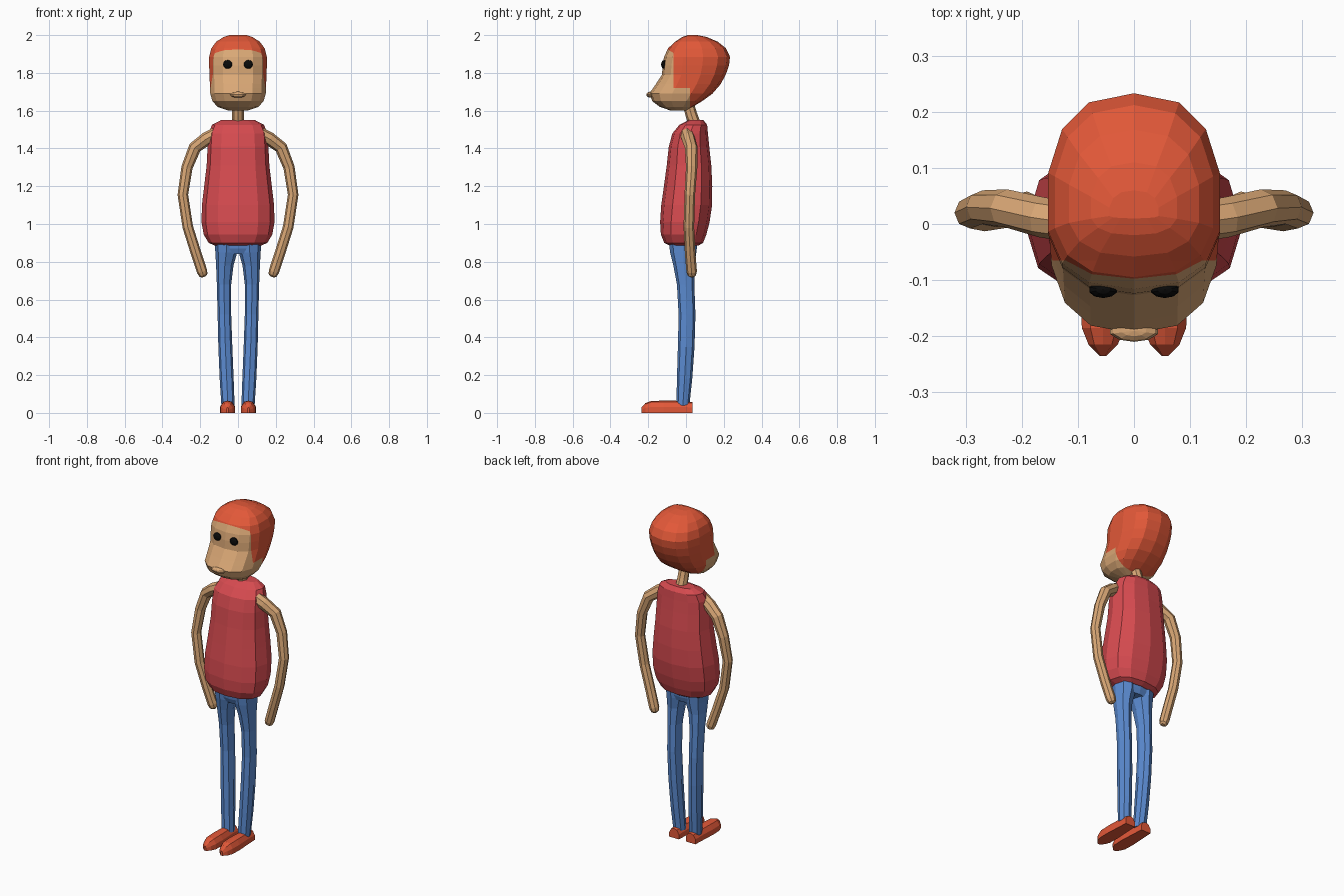
import bpy, bmesh, math
from mathutils import Vector, Matrix


def material(name, rgb):
    m = bpy.data.materials.new(name)
    m.diffuse_color = (*rgb, 1)
    return m


SKIN = material("tan skin", (0.70, 0.39, 0.18))
HAIR = material("orange red", (0.76, 0.098, 0.04))
SHIRT = material("shirt red", (0.68, 0.07, 0.08))
JEANS = material("denim blue", (0.105, 0.26, 0.64))
BLACK = material("eye black", (0.003, 0.003, 0.003))


def finish(name, bm, mats, mirror=False):
    bmesh.ops.recalc_face_normals(bm, faces=bm.faces)
    me = bpy.data.meshes.new(name)
    bm.to_mesh(me)
    bm.free()
    for m in mats:
        me.materials.append(m)
    ob = bpy.data.objects.new(name, me)
    bpy.context.collection.objects.link(ob)
    if mirror:
        mod = ob.modifiers.new("Mirror", 'MIRROR')
        mod.use_mirror_merge = False
    return ob


def loft(rings):
    """Skin a list of equal-length point rings and cap both ends."""
    bm = bmesh.new()
    vs = [[bm.verts.new(p) for p in r] for r in rings]
    n = len(vs[0])
    for a, b in zip(vs, vs[1:]):
        for i in range(n):
            j = (i + 1) % n
            bm.faces.new((a[i], a[j], b[j], b[i]))
    bm.faces.new(vs[0])
    bm.faces.new(vs[-1])
    return bm


def oval(z, x, hw, front, back, n=12, power=1.0, mid=None):
    """Horizontal ring; its widest line sits at y = mid."""
    if mid is None:
        mid = (front + back) / 2
    pts = []
    for i in range(n):
        t = 2 * math.pi * i / n
        s, c = math.sin(t), math.cos(t)
        px = math.copysign(abs(s) ** power, s) * hw
        py = math.copysign(abs(c) ** power, c)
        pts.append((x + px, mid + py * ((back - mid) if py > 0 else (mid - front)), z))
    return pts


def tube(path, n=8):
    """Round sections (x, y, z, radius) set square to the path."""
    rings = []
    ps = [Vector(p[:3]) for p in path]
    for i, p in enumerate(ps):
        d = (ps[min(i + 1, len(ps) - 1)] - ps[max(i - 1, 0)]).normalized()
        u = Vector((0, 1, 0))
        u = (u - d * u.dot(d)).normalized()
        v = d.cross(u)
        r = path[i][3]
        rings.append([p + u * r * math.cos(2 * math.pi * k / n)
                      + v * r * math.sin(2 * math.pi * k / n) for k in range(n)])
    return loft(rings)


def ball(name, centre, size, mat, mirror=False, seg=10, rings=6):
    bm = bmesh.new()
    bmesh.ops.create_uvsphere(
        bm, u_segments=seg, v_segments=rings, radius=1,
        matrix=Matrix.Translation(centre) @ Matrix.Diagonal((*size, 1)))
    finish(name, bm, [mat], mirror)


# Torso: pear-shaped shirt (z, half width, front, back)
torso = [(0.885, 0.12, -0.085, 0.065), (0.90, 0.155, -0.115, 0.09),
         (0.945, 0.182, -0.133, 0.108), (1.01, 0.193, -0.137, 0.125),
         (1.10, 0.191, -0.131, 0.138), (1.20, 0.179, -0.117, 0.139),
         (1.31, 0.166, -0.102, 0.134), (1.41, 0.161, -0.091, 0.123),
         (1.48, 0.156, -0.072, 0.116), (1.525, 0.138, -0.035, 0.112),
         (1.55, 0.09, 0.015, 0.092)]
finish("shirt", loft([oval(z, 0, w, f, b, 12, 0.85) for z, w, f, b in torso]), [SHIRT])

# Hips joining the legs under the shirt
hips = [(0.84, 0.112, -0.07, 0.045), (0.87, 0.12, -0.084, 0.056), (0.94, 0.126, -0.093, 0.064)]
finish("hips", loft([oval(z, 0, w, f, b, 12, 0.8) for z, w, f, b in hips]), [JEANS])

# Trouser legs (z, centre x, half width, front, back)
leg = [(0.04, 0.053, 0.035, -0.051, 0.018), (0.18, 0.06, 0.037, -0.048, 0.033),
       (0.35, 0.067, 0.037, -0.043, 0.045), (0.52, 0.072, 0.036, -0.039, 0.05),
       (0.68, 0.074, 0.038, -0.048, 0.044), (0.78, 0.07, 0.046, -0.067, 0.044),
       (0.85, 0.062, 0.058, -0.084, 0.055), (0.92, 0.062, 0.062, -0.093, 0.063)]
finish("trouser_legs", loft([oval(z, x, w, f, b, 8, 0.9) for z, x, w, f, b in leg]),
       [JEANS], True)

# Shoes: sections along y (y, half width, height)
shoe = [(0.035, 0.032, 0.057), (-0.03, 0.035, 0.064), (-0.12, 0.040, 0.065),
        (-0.185, 0.038, 0.063), (-0.215, 0.026, 0.052), (-0.235, 0.006, 0.03)]
cross = [(-1, 0), (1, 0), (1, 0.5), (0.6, 0.9), (0, 1), (-0.6, 0.9), (-1, 0.5)]
finish("shoes", loft([[(0.055 + a * w, y, b * h) for a, b in cross] for y, w, h in shoe]),
       [HAIR], True)

# Arms: bowed tubes with rounded ends
arm = [(0.12, 0.005, 1.475, 0.036), (0.165, 0.012, 1.452, 0.036),
       (0.228, 0.028, 1.405, 0.034), (0.270, 0.030, 1.30, 0.030),
       (0.292, 0.020, 1.155, 0.028), (0.266, 0.015, 0.985, 0.028),
       (0.222, 0.022, 0.845, 0.028), (0.190, 0.030, 0.748, 0.028),
       (0.183, 0.031, 0.728, 0.022), (0.180, 0.031, 0.720, 0.010)]
finish("arms", tube(arm), [SKIN], True)

# Neck, leaning forward
finish("neck", tube([(0, 0.055, 1.50, 0.034), (0, 0.028, 1.58, 0.031),
                     (0, 0.005, 1.66, 0.03)]), [SKIN])

# Head: hair hood and face in one shell (z, half width, front, back)
head = [(1.60, 0.05, -0.08, 0.0), (1.62, 0.11, -0.138, 0.035),
        (1.65, 0.138, -0.178, 0.085), (1.69, 0.150, -0.195, 0.14),
        (1.74, 0.152, -0.160, 0.183), (1.79, 0.154, -0.127, 0.21),
        (1.84, 0.156, -0.124, 0.228), (1.885, 0.156, -0.116, 0.233),
        (1.93, 0.144, -0.095, 0.212), (1.965, 0.118, -0.058, 0.168),
        (1.99, 0.078, -0.02, 0.11), (2.0, 0.045, 0.01, 0.06)]
bm = loft([oval(z, 0, w, f, b, 14, 0.8, 0.01 + (b + f - 0.05) * 0.3) for z, w, f, b in head])
# cut the hairline, then colour the face side
for co, no in (((0, -0.065, 0), (0, 1, 0)), ((0, 0.02, 0), (0, 1, 0)),
               ((0, 0, 1.72), (0, 0, 1)), ((0, -0.09, 1.92), (0, 0.6, 1))):
    bmesh.ops.bisect_plane(bm, geom=bm.verts[:] + bm.edges[:] + bm.faces[:],
                           plane_co=co, plane_no=no)
for f in bm.faces:
    c = f.calc_center_median()
    mask = c.y < -0.065 and (c.z - 1.92) + 0.6 * (c.y + 0.09) < 0
    jaw = c.y < 0.02 and c.z < 1.72
    f.material_index = 1 if mask or jaw else 0
finish("head", bm, [HAIR, SKIN])

# Eyes and lips
ball("eyes", (0.055, -0.117, 1.845), (0.026, 0.015, 0.023), BLACK, True)
ball("lips", (0, -0.19, 1.685), (0.045, 0.02, 0.016), SKIN)
